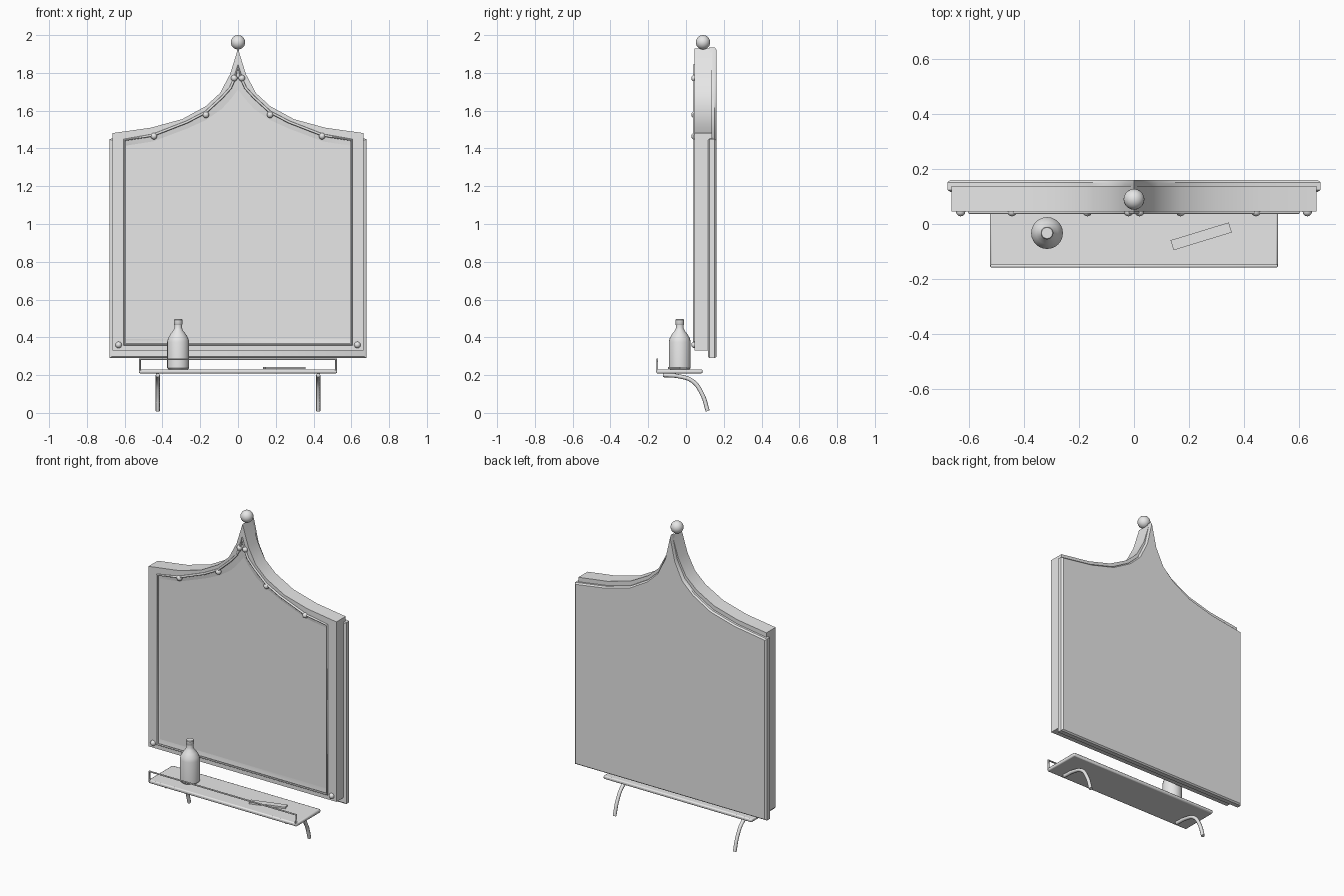
import bpy, bmesh, math
from mathutils import Vector

if "Cube" in bpy.data.objects:
    bpy.data.objects.remove(bpy.data.objects["Cube"])

grey = bpy.data.materials.new("plain_grey")
grey.diffuse_color = (0.8, 0.8, 0.8, 1)
grey.use_nodes = True
grey.node_tree.nodes["Principled BSDF"].inputs["Base Color"].default_value = grey.diffuse_color


def finish(ob, name, angle=35):
    ob.name = name
    ob.data.materials.clear()
    ob.data.materials.append(grey)
    bpy.ops.object.select_all(action='DESELECT')
    ob.select_set(True)
    bpy.context.view_layer.objects.active = ob
    if ob.type == 'MESH':
        bpy.ops.object.shade_smooth_by_angle(angle=math.radians(angle))
    return ob


def loft(name, loops, caps=(True, True)):
    """Skin a list of equal-length 3D loops, optionally capping the ends."""
    bm = bmesh.new()
    rings = [[bm.verts.new(p) for p in loop] for loop in loops]
    n = len(rings[0])
    for a, b in zip(rings, rings[1:]):
        for i in range(n):
            j = (i + 1) % n
            bm.faces.new((a[i], a[j], b[j], b[i]))
    for ring, cap in zip((rings[0], rings[-1]), caps):
        if cap:
            bm.faces.new(ring)
    bmesh.ops.recalc_face_normals(bm, faces=bm.faces[:])
    me = bpy.data.meshes.new(name)
    bm.to_mesh(me)
    bm.free()
    ob = bpy.data.objects.new(name, me)
    bpy.context.collection.objects.link(ob)
    return finish(ob, name)


def outline(curve, bottom):
    """Closed symmetric outline from a right-hand top curve (apex to corner)."""
    xc = curve[-1][0]
    left = [(-x, z) for x, z in curve[1:]]
    return curve + [(xc, bottom), (-xc, bottom)] + left[::-1]


def at(pts, y):
    return [(x, y, z) for x, z in pts]


def box(name, size, loc, rot=0, bevel=0):
    bpy.ops.mesh.primitive_cube_add(size=1, location=loc, rotation=(0, 0, rot))
    ob = bpy.context.object
    ob.scale = size
    bpy.ops.object.transform_apply(location=False, rotation=False, scale=True)
    if bevel:
        m = ob.modifiers.new("bevel", 'BEVEL')
        m.width, m.segments = bevel, 2
    return finish(ob, name)


def ball(name, r, loc):
    bpy.ops.mesh.primitive_uv_sphere_add(segments=20, ring_count=12, radius=r, location=loc)
    return finish(bpy.context.object, name, 60)


def tube(name, pts, r, closed=False, smooth=False):
    cu = bpy.data.curves.new(name, 'CURVE')
    cu.dimensions = '3D'
    cu.bevel_depth, cu.bevel_resolution, cu.use_fill_caps = r, 2, True
    sp = cu.splines.new('BEZIER' if smooth else 'POLY')
    if smooth:
        sp.bezier_points.add(len(pts) - 1)
        for b, p in zip(sp.bezier_points, pts):
            b.co = p
            b.handle_left_type = b.handle_right_type = 'AUTO'
        sp.resolution_u = 6
    else:
        sp.points.add(len(pts) - 1)
        for b, p in zip(sp.points, pts):
            b.co = (*p, 1)
    sp.use_cyclic_u = closed
    ob = bpy.data.objects.new(name, cu)
    bpy.context.collection.objects.link(ob)
    bpy.ops.object.select_all(action='DESELECT')
    ob.select_set(True)
    bpy.context.view_layer.objects.active = ob
    bpy.ops.object.convert(target='MESH')
    return finish(bpy.context.object, name, 50)


def lathe(name, profile, loc, n=24):
    loops = [[(loc[0] + r * math.cos(2 * math.pi * i / n),
               loc[1] + r * math.sin(2 * math.pi * i / n), z) for i in range(n)]
             for r, z in profile]
    return loft(name, loops)


# Sweeping top curves, apex to corner
outer = [(0, 1.928), (0.042, 1.793), (0.095, 1.693), (0.17, 1.624),
         (0.296, 1.555), (0.46, 1.51), (0.665, 1.481)]
inner = [(0, 1.775), (0.04, 1.72), (0.085, 1.67), (0.17, 1.592),
         (0.27, 1.54), (0.45, 1.47), (0.6, 1.445)]
glass = [(0, 1.712), (0.035, 1.665), (0.085, 1.61), (0.17, 1.55),
         (0.27, 1.505), (0.45, 1.437), (0.592, 1.415)]
back = [(0, 1.935), (0.034, 1.785), (0.088, 1.675), (0.165, 1.602),
        (0.29, 1.53), (0.46, 1.483), (0.68, 1.45)]

# Frame with a sloping inner lip, and the mirror pane in it
fo, fi, fg = outline(outer, 0.33), outline(inner, 0.362), outline(glass, 0.39)
loft("frame", [at(fo, 0.138), at(fo, 0.045), at(fi, 0.045), at(fi, 0.053), at(fg, 0.058)],
     (True, False))
loft("mirror_pane", [at(fg, 0.058), at(fg, 0.062)])

# Backing board with softened rear edge
bo = outline(back, 0.29)
soft = [(x * 0.985, 0.9 + (z - 0.9) * 0.988) for x, z in bo]
loft("backing_board", [at(soft, 0.117), at(bo, 0.124), at(bo, 0.152), at(soft, 0.161)])

# Bead around the opening, rising to a spike at the peak
bead = outline([(0, 1.84), (0.018, 1.77)] + inner[1:], 0.362)
tube("bead_trim", at(bead, 0.043), 0.007, closed=True)

# Studs and finial
for x, z in [(0.632, 0.36), (0.445, 1.465), (0.17, 1.578), (0.02, 1.772)]:
    for s in (-1, 1):
        ball("stud", 0.017, (s * x, 0.045, z))
ball("finial", 0.038, (0, 0.09, 1.962))

# Shelf with a front guard rail
box("shelf", (1.05, 0.245, 0.022), (0, -0.035, 0.22), bevel=0.007)
tube("guard_rail", [(-0.519, -0.153, 0.225), (-0.519, -0.153, 0.284),
                    (0.519, -0.153, 0.284), (0.519, -0.153, 0.225)], 0.006)

# Curved brackets under the shelf
for s in (-1, 1):
    x = s * 0.425
    tube("bracket", [(x, -0.122, 0.2), (x, -0.04, 0.194), (x, 0.035, 0.168),
                     (x, 0.085, 0.1), (x, 0.115, 0.01)], 0.011, smooth=True)

# Bottle with cap
lathe("bottle", [(0.052, 0.231), (0.058, 0.238), (0.058, 0.375), (0.053, 0.396),
                 (0.04, 0.418), (0.026, 0.436), (0.02, 0.45), (0.02, 0.47)], (-0.317, -0.033))
lathe("bottle_cap", [(0.021, 0.466), (0.023, 0.469), (0.023, 0.492), (0.02, 0.496)],
      (-0.317, -0.033))

# Comb lying on the shelf
box("comb", (0.222, 0.038, 0.01), (0.245, -0.045, 0.237), rot=math.radians(17))
